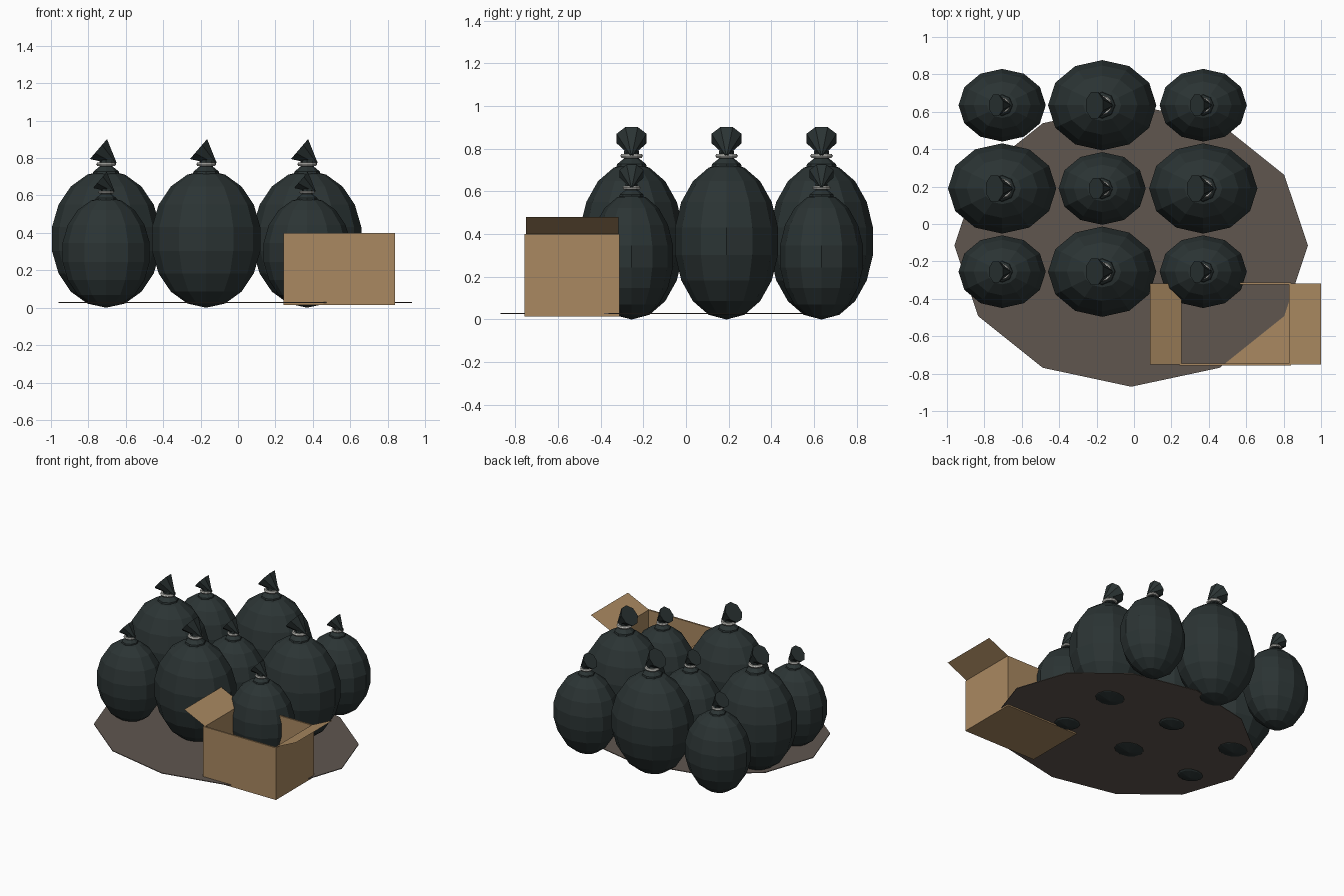
import bpy
import bmesh
from math import sin, cos, pi
from mathutils import Matrix, Vector

cube = bpy.data.objects.get("Cube")
if cube:
    bpy.data.objects.remove(cube, do_unlink=True)


def material(name, r, g, b):
    m = bpy.data.materials.new(name)
    m.use_nodes = True
    m.diffuse_color = (r, g, b, 1)
    bsdf = m.node_tree.nodes["Principled BSDF"]
    bsdf.inputs["Base Color"].default_value = (r, g, b, 1)
    bsdf.inputs["Roughness"].default_value = 0.8
    return m


PLASTIC = material("dark plastic", 0.024, 0.034, 0.034)
TIE = material("pale tie", 0.5, 0.5, 0.47)
CARD = material("cardboard", 0.40, 0.25, 0.12)
DIRT = material("dirt", 0.115, 0.093, 0.078)


def finish(name, bm, mat, offset=(0, 0, 0), scale=1):
    mesh = bpy.data.meshes.new(name)
    bmesh.ops.recalc_face_normals(bm, faces=bm.faces)
    bm.to_mesh(mesh)
    bm.free()
    mesh.materials.append(mat)
    obj = bpy.data.objects.new(name, mesh)
    obj.location = offset
    obj.scale = (scale,) * 3
    bpy.context.collection.objects.link(obj)
    return obj


def lathe(bm, profile, sides, rx=1, ry=1):
    """Stack elliptical rings and cap both ends."""
    rings = []
    for r, z in profile:
        rings.append([bm.verts.new((r * rx * cos(2 * pi * i / sides),
                                    r * ry * sin(2 * pi * i / sides), z))
                      for i in range(sides)])
    for a, b in zip(rings, rings[1:]):
        for i in range(sides):
            j = (i + 1) % sides
            bm.faces.new((a[i], a[j], b[j], b[i]))
    bm.faces.new(rings[0][::-1])
    bm.faces.new(rings[-1])


def add_bag(x, y, scale):
    at = (x, y, 0)
    # Egg-shaped sack
    bm = bmesh.new()
    bmesh.ops.create_uvsphere(bm, u_segments=12, v_segments=9, radius=1,
                              matrix=Matrix.Translation((0, 0, 0.367))
                              @ Matrix.Diagonal((0.294, 0.245, 0.367, 1)))
    finish("bag_body", bm, PLASTIC, at, scale)
    # Gathered neck
    bm = bmesh.new()
    lathe(bm, [(0.075, 0.70), (0.068, 0.728), (0.035, 0.755), (0.035, 0.79)], 8)
    finish("bag_neck", bm, PLASTIC, at, scale)
    # Tie ring with a rounded section
    bm = bmesh.new()
    section = [(0.042 + 0.011 * cos(k * pi / 3), 0.767 + 0.011 * sin(k * pi / 3))
               for k in range(6)]
    lathe(bm, section + section[:1], 12)
    bmesh.ops.delete(bm, geom=[f for f in bm.faces if len(f.verts) > 4],
                     context='FACES_ONLY')
    bmesh.ops.remove_doubles(bm, verts=bm.verts, dist=0.0001)
    finish("bag_tie", bm, TIE, at, scale)
    # Flared tuft, tilted to one side
    base, tip = Vector((-0.045, 0, 0.843)), Vector((0.055, 0, 0.775))
    axis = Vector((0.76, 0, -0.65))
    turn = axis.to_track_quat('Z', 'Y').to_matrix().to_4x4()
    bm = bmesh.new()
    bmesh.ops.create_cone(bm, cap_ends=True, segments=8, radius1=0.076,
                          radius2=0.008, depth=(tip - base).length,
                          matrix=Matrix.Translation((base + tip) / 2) @ turn
                          @ Matrix.Rotation(pi / 8, 4, 'Z'))
    finish("bag_tuft", bm, PLASTIC, at, scale)


# Three by three bags, alternating small and large
for row, y in enumerate((-0.255, 0.19, 0.635)):
    for col, x in enumerate((-0.705, -0.17, 0.37)):
        add_bag(x, y, 1 if (row + col) % 2 else 0.805)

# Ground patch
bm = bmesh.new()
lathe(bm, [(1, 0.025), (1, 0.03)], 12, 0.945, 0.755)
finish("ground_patch", bm, DIRT, (-0.015, -0.115, 0))

# Open cardboard box
X0, X1, Y0, Y1, Z0, Z1, T = 0.243, 0.84, -0.757, -0.312, 0.015, 0.40, 0.012


def add_panel(name, lo, hi):
    lo, hi = Vector(lo), Vector(hi)
    bm = bmesh.new()
    bmesh.ops.create_cube(bm, size=1, matrix=Matrix.Translation((lo + hi) / 2)
                          @ Matrix.Diagonal((*(hi - lo), 1)))
    finish(name, bm, CARD)


add_panel("box_floor", (X0, Y0, Z0), (X1, Y1, Z0 + T))
add_panel("box_front", (X0, Y0, Z0), (X1, Y0 + T, Z1))
add_panel("box_back", (X0, Y1 - T, Z0), (X1, Y1, Z1))
add_panel("box_right_side", (X0, Y0, Z0), (X0 + T, Y1, Z1))
add_panel("box_left_side", (X1 - T, Y0, Z0), (X1, Y1, Z1))

# Raised side flaps
for name, hinge, end in (("box_right_flap", X0 + T, 0.085),
                         ("box_left_flap", X1 - T, 1.0)):
    bm = bmesh.new()
    ya, yb = Y0 + 0.007, Y1 - 0.005
    bm.faces.new([bm.verts.new(p) for p in (
        (hinge, ya, Z1), (hinge, yb, Z1), (end, yb, 0.48), (end, ya, 0.48))])
    finish(name, bm, CARD)
